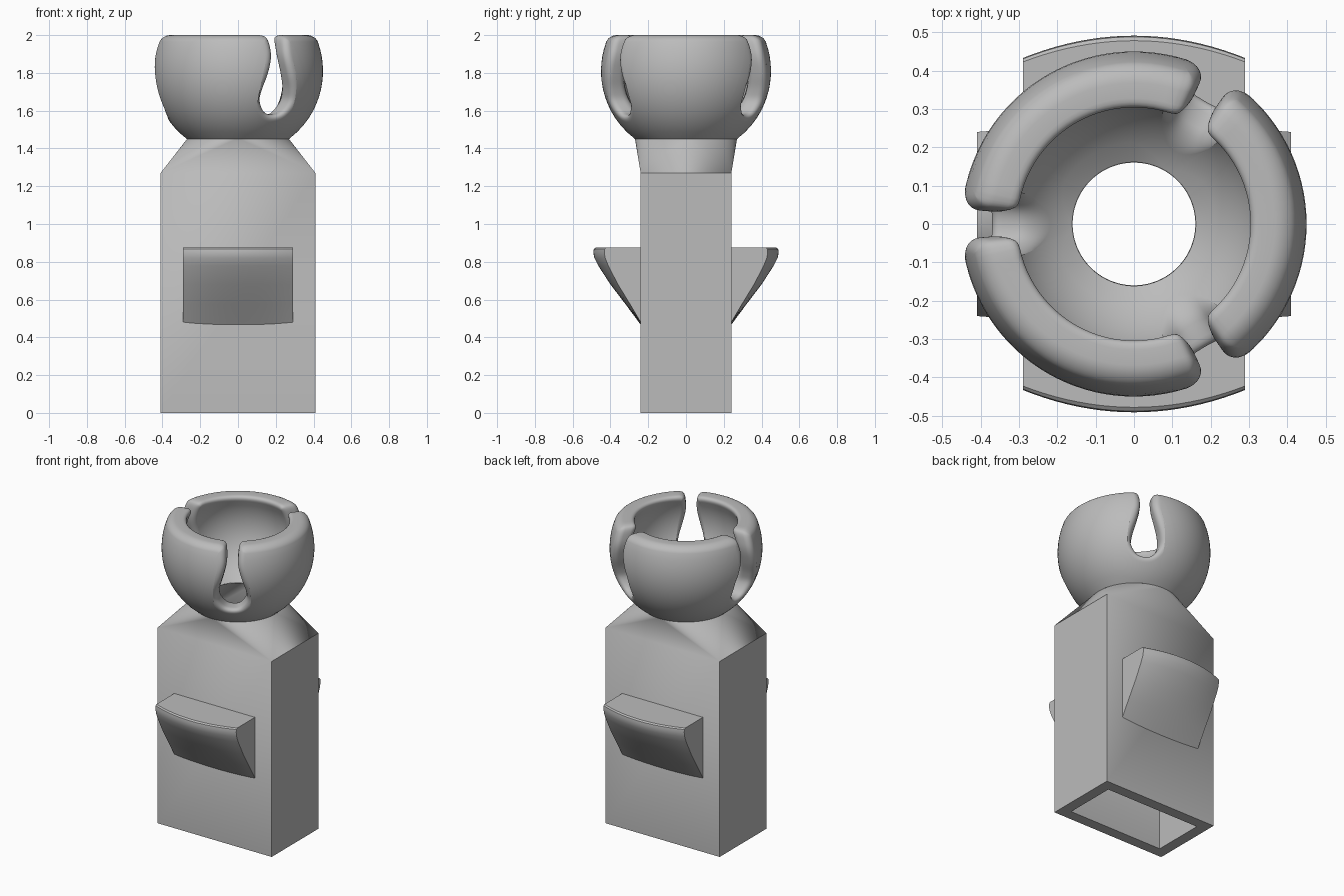
import bpy, math
from mathutils import Vector

if "Cube" in bpy.data.objects:
    bpy.data.objects.remove(bpy.data.objects["Cube"])

grey = bpy.data.materials.new("plain grey")
grey.use_nodes = True
grey.diffuse_color = (0.5, 0.5, 0.5, 1)
grey.node_tree.nodes["Principled BSDF"].inputs["Base Color"].default_value = grey.diffuse_color


def build(name, columns, wrap, close_column=False, caps=False):
    """Skin a list of equal-length point columns into a smooth-shaded object."""
    import bmesh
    bm = bmesh.new()
    grid = [[bm.verts.new(p) for p in col] for col in columns]
    count, rows = len(grid), len(grid[0])
    for i in range(count if wrap else count - 1):
        a, b = grid[i], grid[(i + 1) % count]
        for j in range(rows if close_column else rows - 1):
            k = (j + 1) % rows
            bm.faces.new((a[j], b[j], b[k], a[k]))
    if caps:
        bm.faces.new(grid[0])
        bm.faces.new(grid[-1][::-1])
    bmesh.ops.remove_doubles(bm, verts=bm.verts, dist=0.0001)
    bmesh.ops.recalc_face_normals(bm, faces=bm.faces)
    mesh = bpy.data.meshes.new(name)
    bm.to_mesh(mesh)
    bm.free()
    mesh.materials.append(grey)
    obj = bpy.data.objects.new(name, mesh)
    bpy.context.collection.objects.link(obj)
    bpy.ops.object.select_all(action="DESELECT")
    obj.select_set(True)
    bpy.context.view_layer.objects.active = obj
    bpy.ops.object.shade_smooth_by_angle(angle=math.radians(30))
    return obj


# Cup dimensions: a hollow ball with three keyhole slots
CENTRE, OUTER, INNER = 1.81, 0.45, 0.345
NECK_R, NECK_Z, BORE_R, BORE_Z = 0.27, 1.45, 0.16, 1.505
UNROLL = 0.4                        # radius used to unroll the ball wall
SECTOR = UNROLL * math.tau / 3      # unrolled width of one petal
FILLET = 0.035


# Hollow body: rectangular tube that lofts into the round neck
def body_column(a):
    c, s = math.cos(a), math.sin(a)
    sx, sy = math.copysign(1, c), math.copysign(1, s)

    def corner(x, y, z):
        return (sx * x, sy * y, z)

    return [(BORE_R * c, BORE_R * s, BORE_Z), corner(0.34, 0.17, 1.25),
            corner(0.34, 0.17, 0), corner(0.41, 0.24, 0),
            corner(0.41, 0.24, 1.27), (NECK_R * c, NECK_R * s, NECK_Z)]


SIDES = 96
build("body", [body_column((i + 0.5) * math.tau / SIDES) for i in range(SIDES)], True)


# Petal border: half a keyhole slot, then the rim, unrolled flat
def spline(points, steps):
    out = []
    for p0, p1, p2, p3 in zip(points, points[1:], points[2:], points[3:]):
        for i in range(steps):
            t = i / steps
            out.append(0.5 * (2 * p1 + (p2 - p0) * t
                              + (2 * p0 - 5 * p1 + 4 * p2 - p3) * t * t
                              + (3 * p1 - p0 - 3 * p2 + p3) * t ** 3))
    return out


slot = [Vector(p) for p in [(-0.055, 1.595), (0, 1.58), (0.055, 1.595), (0.09, 1.65),
                            (0.084, 1.71), (0.058, 1.79), (0.038, 1.87), (0.036, 1.93),
                            (0.048, 1.985), (0.085, 2.0), (0.13, 2.0)]]
half = spline(slot, 5)
rim_start = slot[-2]
half += [rim_start.lerp(Vector((SECTOR / 2, 2.0)), i / 12) for i in range(13)]
border = half + [Vector((SECTOR - p.x, p.y)) for p in half[-2::-1]]

# Inward normals and arc-length fractions along the border
normals, lengths = [], [0.0]
for i, p in enumerate(border):
    ahead = border[min(i + 1, len(border) - 1)]
    behind = border[max(i - 1, 0)]
    t = (ahead - behind).normalized()
    normals.append(Vector((t.y, -t.x)))
    if i:
        lengths.append(lengths[-1] + (p - behind).length)
normals[0] = normals[-1] = Vector((0, -1))


def on_wall(p, depth, turn):
    """Place an unrolled point on the ball wall; depth 0 is outside, 1 is inside."""
    h2 = (p.y - CENTRE) ** 2
    outer = math.sqrt(max(OUTER ** 2 - h2, 0))
    inner = math.sqrt(max(INNER ** 2 - h2, 0))
    r = outer + (inner - outer) * depth
    a = turn + p.x / UNROLL
    return (r * math.cos(a), r * math.sin(a), p.y)


# Cup: outside skin, rounded border and inside skin in one strip per column
def cup_column(i, turn):
    foot_x = SECTOR * lengths[i] / lengths[-1]
    edge = border[i] + normals[i] * FILLET
    low_out, low_in = Vector((foot_x, NECK_Z)), Vector((foot_x, BORE_Z))
    roundness = FILLET / (OUTER - INNER)
    col = [on_wall(low_out.lerp(edge, j / 14), 0, turn) for j in range(14)]
    arc = []
    for j in range(7):
        a = j / 6 * math.pi / 2
        arc.append((FILLET * (1 - math.sin(a)), roundness * (1 - math.cos(a))))
    arc += [(d, 1 - u) for d, u in reversed(arc)]
    col += [on_wall(border[i] + normals[i] * d, u, turn) for d, u in arc]
    col += [on_wall(edge.lerp(low_in, j / 14), 1, turn) for j in range(1, 15)]
    return col


build("slotted_cup",
      [cup_column(i, math.pi / 3 + k * math.tau / 3)
       for k in range(3) for i in range(len(border) - 1)], True)

# Finger grips: curved wedges on the front and back
ROOT = 0.2
wedge = [(ROOT, 0.875), (0.478, 0.875), (0.488, 0.868), (0.491, 0.85), (0.485, 0.82),
         (0.465, 0.78), (0.40, 0.68), (0.32, 0.575), (0.235, 0.46), (ROOT, 0.46)]


def grip_column(u, side):
    bulge = 1 - 0.2 * u * u
    return [(0.29 * u, side * (ROOT + (y - ROOT) * bulge), z) for y, z in wedge]


for name, side in (("front_grip", -1), ("back_grip", 1)):
    build(name, [grip_column(i / 10 - 1, side) for i in range(21)], False, True, True)
